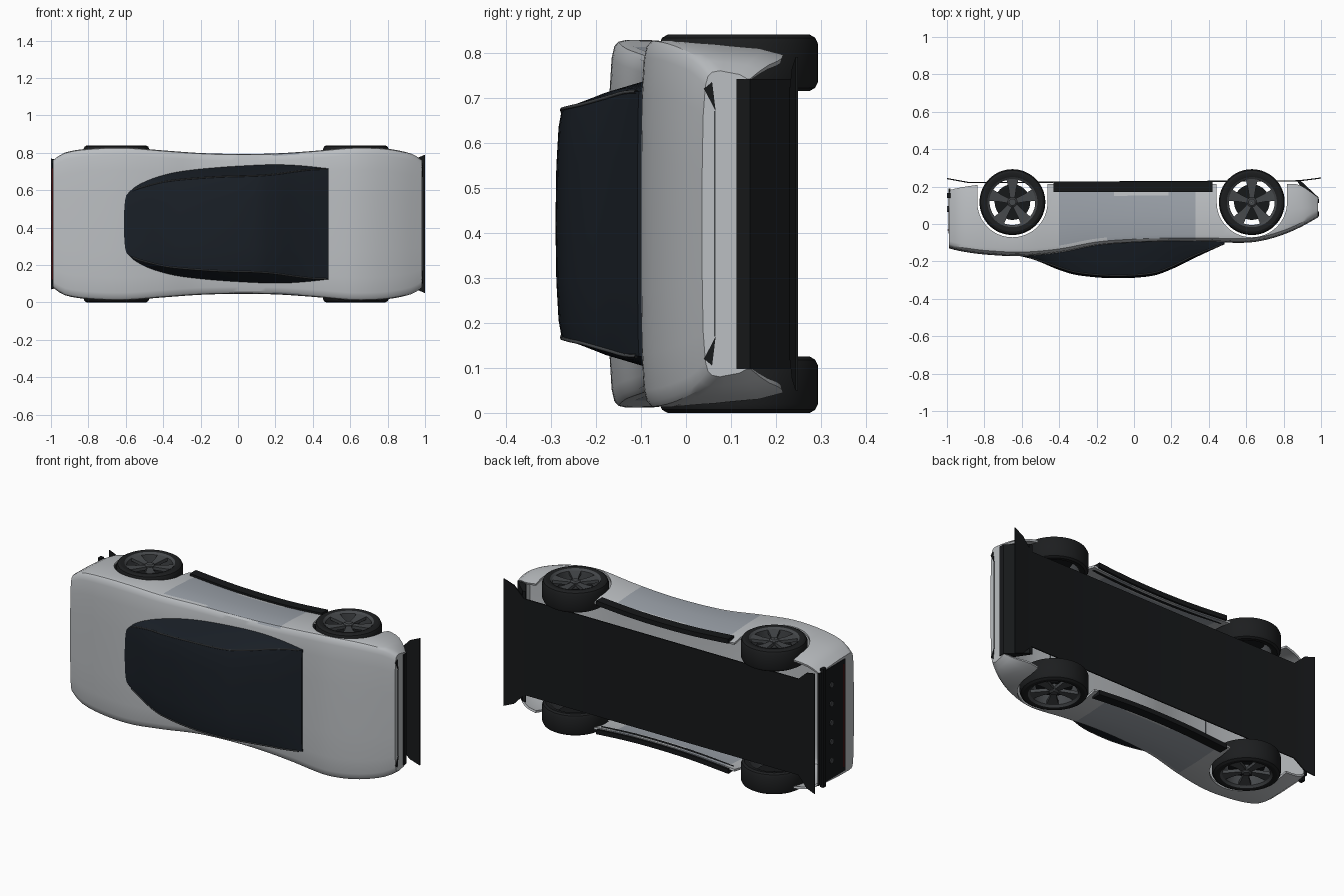
import bpy, bmesh, math
from mathutils import Vector

if "Cube" in bpy.data.objects:
    bpy.data.objects.remove(bpy.data.objects["Cube"])

# The car lies on its side: x = length, -y = car's up, z = car's width
MID = 0.42


def mat(name, r, g, b):
    m = bpy.data.materials.new(name)
    m.diffuse_color = (r, g, b, 1)
    m.use_nodes = True
    m.node_tree.nodes["Principled BSDF"].inputs["Base Color"].default_value = m.diffuse_color
    return m


PAINT = mat("silver_paint", 0.50, 0.52, 0.54)
DOOR = mat("door_paint", 0.33, 0.36, 0.40)
GLASS = mat("dark_glass", 0.010, 0.014, 0.020)
BLACK = mat("black_trim", 0.008, 0.009, 0.010)
RUBBER = mat("rubber", 0.012, 0.013, 0.014)
ALLOY = mat("dark_alloy", 0.06, 0.065, 0.07)
RED = mat("tail_light", 0.30, 0.02, 0.02)


def finish(name, bm, mats, angle=30):
    bmesh.ops.recalc_face_normals(bm, faces=bm.faces)
    me = bpy.data.meshes.new(name)
    bm.to_mesh(me)
    bm.free()
    for m in mats:
        me.materials.append(m)
    ob = bpy.data.objects.new(name, me)
    bpy.context.collection.objects.link(ob)
    smooth(ob, angle)
    return ob


def smooth(ob, angle=30):
    bpy.ops.object.select_all(action='DESELECT')
    bpy.context.view_layer.objects.active = ob
    ob.select_set(True)
    bpy.ops.object.shade_smooth_by_angle(angle=math.radians(angle))


def interp(keys, x):
    """Smooth curve through (x, a, b, ...) keys."""
    n = len(keys)
    i = max(0, min(n - 2, sum(k[0] <= x for k in keys) - 1))
    k0, k1, k2, k3 = (keys[max(0, min(n - 1, j))] for j in (i - 1, i, i + 1, i + 2))
    h = k2[0] - k1[0]
    t = (x - k1[0]) / h
    out = []
    for c in range(1, len(k1)):
        m1 = (k2[c] - k0[c]) / (k2[0] - k0[0]) * h
        m2 = (k3[c] - k1[c]) / (k3[0] - k1[0]) * h
        out.append((2*t**3 - 3*t**2 + 1) * k1[c] + (t**3 - 2*t**2 + t) * m1
                   + (3*t**2 - 2*t**3) * k2[c] + (t**3 - t**2) * m2)
    return out


def loft(bm, xs, section, closed=False, caps=True):
    """Join (z offset, y) sections along x."""
    rings = [[bm.verts.new((x, y, MID + w)) for w, y in section(x)] for x in xs]
    n = len(rings[0])
    for a, b in zip(rings, rings[1:]):
        for i in range(n if closed else n - 1):
            j = (i + 1) % n
            bm.faces.new((a[i], a[j], b[j], b[i]))
    if caps:
        bm.faces.new(rings[0])
        bm.faces.new(rings[-1])


def span(a, b, n):
    return [a + (b - a) * i / n for i in range(n + 1)]


def prism(name, pts, z0, z1, material):
    """Extrude an (x, y) outline along z."""
    bm = bmesh.new()
    f = bm.faces.new([bm.verts.new((x, y, z0)) for x, y in pts])
    r = bmesh.ops.extrude_face_region(bm, geom=[f])
    bmesh.ops.translate(bm, vec=(0, 0, z1 - z0), verts=[v for v in r['geom'] if isinstance(v, bmesh.types.BMVert)])
    return finish(name, bm, [material])


# Body: x, half width, top y, bottom y
BODY = [(-0.99, 0.34, -0.13, 0.18), (-0.93, 0.38, -0.145, 0.195), (-0.8, 0.402, -0.163, 0.212),
        (-0.6, 0.408, -0.172, 0.215), (-0.4, 0.393, -0.155, 0.215), (-0.2, 0.379, -0.118, 0.215),
        (0, 0.374, -0.103, 0.215), (0.2, 0.377, -0.097, 0.215), (0.4, 0.39, -0.097, 0.215),
        (0.6, 0.408, -0.1, 0.215), (0.7, 0.409, -0.086, 0.215), (0.8, 0.402, -0.056, 0.215),
        (0.88, 0.388, -0.022, 0.21), (0.94, 0.37, 0.01, 0.175), (0.985, 0.34, 0.036, 0.14)]


def body_section(x):
    hw, top, bot = interp(BODY, x)
    d = bot - top
    half = [(0.35 * hw, top), (0.7 * hw, top + 0.002), (0.9 * hw, top + 0.007), (0.965 * hw, top + 0.013),
            (0.99 * hw, top + 0.022), (hw, top + 0.04), (0.995 * hw, top + 0.45 * d),
            (0.975 * hw, top + 0.8 * d), (0.94 * hw, bot)]
    return [(-w, y) for w, y in reversed(half)] + [(0, top)] + half


bm = bmesh.new()
loft(bm, span(-0.99, -0.4, 18) + span(-0.4, 0.33, 20)[1:] + span(0.33, 0.985, 22)[1:], body_section)
for f in bm.faces:
    c = f.calc_center_median()
    if -0.4 < c.x < 0.33 and abs(c.z - MID) > 0.36 and c.y > -0.08:
        f.material_index = 1
body = finish("body_shell", bm, [PAINT, DOOR])
shell = body.modifiers.new("shell", 'SOLIDIFY')
shell.thickness = 0.012
shell.offset = -1

# Wheel arch openings
WHEELS = [(-0.65, 0.117), (0.63, 0.117)]
cutters = []
for wx, wy in WHEELS:
    arch = [(wx + 0.188 * math.cos(a), wy - 0.188 * math.sin(a)) for a in span(0, math.pi, 32)]
    arch += [(wx - 0.188, 0.35), (wx + 0.188, 0.35)]
    for z0, z1 in ((-0.1, 0.15), (0.69, 0.94)):
        cut = prism("arch_cutter", arch, z0, z1, PAINT)
        cut.hide_render = True
        cutters.append(cut)
        m = body.modifiers.new("arch", 'BOOLEAN')
        m.operation, m.object = 'DIFFERENCE', cut
bpy.context.view_layer.objects.active = body
for m in list(body.modifiers):
    bpy.ops.object.modifier_apply(modifier=m.name)
for c in cutters:
    bpy.data.objects.remove(c)
smooth(body)

# Canopy: x, base half width, roof half width, top y
CANOPY = [(-0.61, 0.16, 0.14, -0.172), (-0.56, 0.2, 0.18, -0.183), (-0.5, 0.233, 0.2, -0.204),
          (-0.4, 0.265, 0.225, -0.246), (-0.3, 0.285, 0.238, -0.274), (-0.1, 0.305, 0.252, -0.29),
          (0.1, 0.317, 0.258, -0.277), (0.2, 0.32, 0.266, -0.242), (0.3, 0.317, 0.28, -0.193),
          (0.4, 0.308, 0.292, -0.146), (0.485, 0.297, 0.294, -0.108)]


def canopy_section(x):
    base, roof, top = interp(CANOPY, x)
    low = interp(BODY, x)[1] + 0.015
    s = min(1, (low - top) / 0.1)
    half = [(0.5 * roof, top + 0.002 * s), (0.85 * roof, top + 0.007 * s), (roof, top + 0.014 * s),
            (roof * 0.45 + base * 0.55, top * 0.5 + low * 0.5), (base, low)]
    return [(-w, y) for w, y in reversed(half)] + [(0, top)] + half


bm = bmesh.new()
loft(bm, span(-0.61, 0.485, 36), canopy_section)
finish("canopy_glass", bm, [GLASS])

# Thin rails along the canopy roof edges
for side, idx in (("lower", 2), ("upper", 8)):
    cu = bpy.data.curves.new(side + "_roof_rail", 'CURVE')
    cu.dimensions = '3D'
    cu.bevel_depth, cu.bevel_resolution = 0.004, 2
    sp = cu.splines.new('POLY')
    xs = span(-0.56, 0.47, 30)
    sp.points.add(len(xs) - 1)
    for p, x in zip(sp.points, xs):
        w, y = canopy_section(x)[idx]
        p.co = (x, y, MID + w, 1)
    cu.materials.append(ALLOY)
    bpy.context.collection.objects.link(bpy.data.objects.new(side + "_roof_rail", cu))

# Side sills following the body's waist
for side, s in (("lower", -1), ("upper", 1)):
    def sill_section(x):
        w = interp(BODY, x)[0]
        return [(s * (w - 0.003), 0.172), (s * (w - 0.003), 0.226), (s * (w - 0.03), 0.226), (s * (w - 0.03), 0.172)]
    bm = bmesh.new()
    loft(bm, span(-0.43, 0.42, 20), sill_section, closed=True)
    finish(side + "_sill", bm, [BLACK])

# Flat floor with flared front splitter and rear diffuser: x, half width, y
FLOOR = [(-1.0, 0.35, 0.246), (-0.94, 0.335, 0.235), (-0.88, 0.28, 0.224), (0.88, 0.28, 0.234),
         (0.94, 0.345, 0.241), (1.0, 0.37, 0.249)]
bm = bmesh.new()
floor = {k[0]: k for k in FLOOR}


def floor_section(x):
    _, w, y = floor[x]
    return [(-w, y), (w, y), (w, y - 0.006), (-w, y - 0.006)]


loft(bm, [k[0] for k in FLOOR], floor_section, closed=True)
finish("floor_splitter", bm, [BLACK])

# Nose: lower intake, light strip and corner lamps
prism("front_intake", [(0.99, 0.112), (0.987, 0.142), (0.89, 0.232), (0.87, 0.232), (0.95, 0.112)],
      MID - 0.322, MID + 0.322, BLACK)
prism("front_light_strip", [(0.98, 0.062), (0.988, 0.062), (0.988, 0.066), (0.98, 0.066)],
      MID - 0.25, MID + 0.25, ALLOY)
for side, s in (("lower", -1), ("upper", 1)):
    bm = bmesh.new()
    tri = [(0.04, 0.30), (0.058, 0.315), (0.066, 0.25)]
    f = bm.faces.new([bm.verts.new((0.988, y, MID + s * w)) for y, w in tri])
    r = bmesh.ops.extrude_face_region(bm, geom=[f])
    bmesh.ops.translate(bm, vec=(-0.01, 0, 0), verts=[v for v in r['geom'] if isinstance(v, bmesh.types.BMVert)])
    finish(side + "_headlamp", bm, [BLACK])

# Tail: dark panel, bumper bar, light line and round studs
prism("rear_panel", [(-0.98, -0.05), (-0.993, -0.05), (-0.993, 0.19), (-0.98, 0.19)], MID - 0.325, MID + 0.325, BLACK)
prism("rear_bar", [(-0.98, 0.138), (-1.0, 0.138), (-1.0, 0.165), (-0.98, 0.165)], MID - 0.345, MID + 0.345, BLACK)
prism("tail_light", [(-0.98, -0.035), (-0.996, -0.035), (-0.996, -0.03), (-0.98, -0.03)], MID - 0.3, MID + 0.3, RED)
for i in range(5):
    bpy.ops.mesh.primitive_cylinder_add(vertices=20, radius=0.016, depth=0.012, rotation=(0, math.pi / 2, 0),
                                        location=(-0.993, 0.08, MID + (i - 2) * 0.11))
    stud = bpy.context.object
    stud.name = f"rear_stud_{i + 1}"
    stud.data.materials.append(ALLOY)


# Wheels: lathed tyre, five-spoke rim, hub and brake disc
def lathe(name, profile, material, loc, s, steps=64):
    bm = bmesh.new()
    rings = [[bm.verts.new((loc[0] + r * math.cos(a), loc[1] + r * math.sin(a), loc[2] + s * z))
              for r, z in profile] for a in span(0, 2 * math.pi, steps)[:-1]]
    n = len(profile)
    for k in range(steps):
        a, b = rings[k], rings[(k + 1) % steps]
        for i in range(n):
            bm.faces.new((a[i], a[(i + 1) % n], b[(i + 1) % n], b[i]))
    return finish(name, bm, [material])


for end, (wx, wy) in zip(("rear", "front"), WHEELS):
    for side, s, z in (("lower", -1, 0.0), ("upper", 1, 0.84)):
        c, tag = (wx, wy, z), f"{end}_{side}_"
        lathe(tag + "tyre", [(0.132, -0.004), (0.14, 0), (0.158, 0), (0.17, -0.007), (0.176, -0.02), (0.176, -0.105),
                             (0.17, -0.118), (0.158, -0.125), (0.132, -0.12)], RUBBER, c, s)
        lathe(tag + "rim", [(0.122, -0.012), (0.134, -0.002), (0.134, -0.118), (0.128, -0.118), (0.122, -0.03)], ALLOY, c, s)
        lathe(tag + "hub", [(0.001, -0.008), (0.018, -0.008), (0.026, -0.014), (0.026, -0.05), (0.001, -0.05)], ALLOY, c, s, 32)
        lathe(tag + "brake_disc", [(0.001, -0.05), (0.095, -0.05), (0.095, -0.06), (0.001, -0.06)], BLACK, c, s, 40)
        bm = bmesh.new()
        for k in range(5):
            a = math.pi / 2 + k * 2 * math.pi / 5
            u, v = Vector((math.cos(a), math.sin(a), 0)), Vector((-math.sin(a), math.cos(a), 0))
            ring = [[bm.verts.new(Vector(c) + u * r + v * w * h + Vector((0, 0, s * d)))
                     for w, d in ((-1, d0), (1, d0), (1, d0 - 0.018), (-1, d0 - 0.018))]
                    for r, h, d0 in ((0.015, 0.012, -0.018), (0.07, 0.02, -0.016), (0.128, 0.034, -0.01))]
            for p, q in zip(ring, ring[1:]):
                for i in range(4):
                    bm.faces.new((p[i], p[(i + 1) % 4], q[(i + 1) % 4], q[i]))
        finish(tag + "spokes", bm, [ALLOY])
